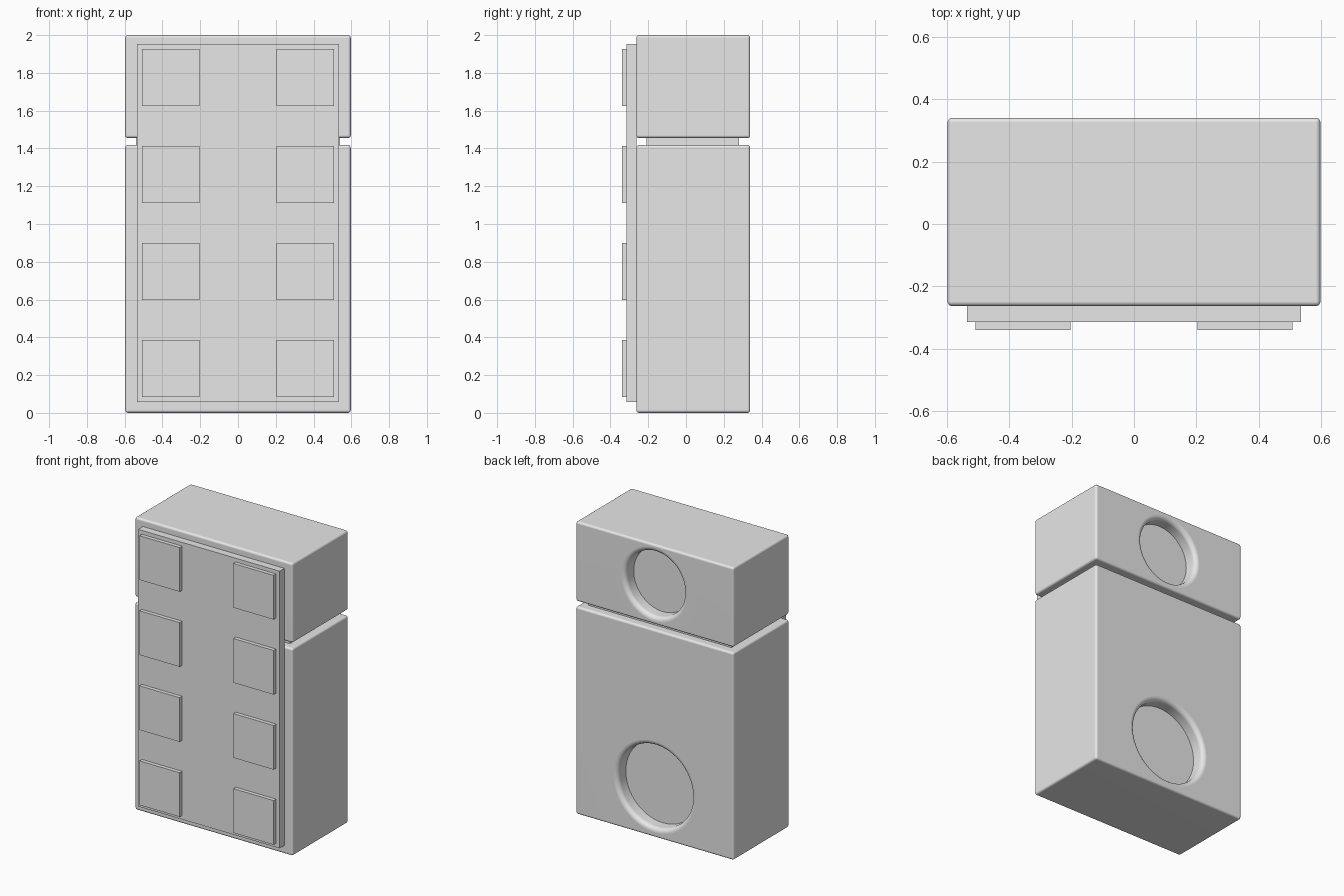
import bpy, bmesh
from math import pi, sin, cos, radians
from mathutils import Vector

cube = bpy.data.objects.get("Cube")
if cube:
    bpy.data.objects.remove(cube, do_unlink=True)

grey = bpy.data.materials.new("light grey")
grey.use_nodes = True
colour = (0.8, 0.8, 0.8, 1)
grey.diffuse_color = colour
grey.node_tree.nodes["Principled BSDF"].inputs["Base Color"].default_value = colour

BACK, FRONT = 0.34, -0.263


def finish(name, bm):
    bmesh.ops.recalc_face_normals(bm, faces=bm.faces)
    mesh = bpy.data.meshes.new(name)
    bm.to_mesh(mesh)
    bm.free()
    mesh.materials.append(grey)
    obj = bpy.data.objects.new(name, mesh)
    bpy.context.collection.objects.link(obj)
    return obj


def box(name, lo, hi, bevel=0):
    lo, hi = Vector(lo), Vector(hi)
    bm = bmesh.new()
    bmesh.ops.create_cube(bm, size=1)
    bmesh.ops.scale(bm, vec=hi - lo, verts=bm.verts)
    bmesh.ops.translate(bm, vec=(lo + hi) / 2, verts=bm.verts)
    if bevel:
        bmesh.ops.bevel(bm, geom=bm.edges[:], offset=bevel, segments=4,
                        profile=0.5, affect='EDGES')
    return finish(name, bm)


def port_cutter(name, z, radius, depth=0.09, fillet=0.03, sides=64):
    """Lathed plug with a flared mouth, lying along y."""
    inner = radius - fillet
    profile = [(0, BACK - depth), (inner, BACK - depth)]
    for i in range(7):
        a = i / 6 * pi / 2
        profile.append((radius - fillet * cos(a), BACK - fillet + fillet * sin(a)))
    profile += [(radius, BACK + 0.1), (0, BACK + 0.1)]
    bm = bmesh.new()
    verts = [bm.verts.new((r, y, 0)) for r, y in profile]
    edges = [bm.edges.new(pair) for pair in zip(verts, verts[1:])]
    bmesh.ops.spin(bm, geom=verts + edges, cent=(0, 0, 0), axis=(0, 1, 0),
                   angle=2 * pi, steps=sides)
    bmesh.ops.remove_doubles(bm, verts=bm.verts, dist=0.0001)
    bmesh.ops.translate(bm, vec=(0, 0, z), verts=bm.verts)
    return finish(name, bm)


def cabinet(name, z0, z1, port_z, port_radius):
    body = box(name, (-0.597, FRONT, z0), (0.597, BACK, z1), bevel=0.015)
    cutter = port_cutter(name + "_port_cutter", port_z, port_radius)
    cutter.hide_render = True
    cut = body.modifiers.new("port", 'BOOLEAN')
    cut.object, cut.operation, cut.solver = cutter, 'DIFFERENCE', 'EXACT'
    # Bake the recess, then drop the cutter
    bpy.context.view_layer.update()
    graph = bpy.context.evaluated_depsgraph_get()
    mesh = bpy.data.meshes.new_from_object(body.evaluated_get(graph))
    body.modifiers.clear()
    body.data = mesh
    bpy.data.objects.remove(cutter, do_unlink=True)
    # Rounded edges are smooth, big faces stay flat
    bpy.ops.object.select_all(action='DESELECT')
    body.select_set(True)
    bpy.context.view_layer.objects.active = body
    bpy.ops.object.shade_smooth_by_angle(angle=radians(30))
    body.modifiers.new("flat faces", 'WEIGHTED_NORMAL').keep_sharp = True


# Two stacked cabinets with a round recess in the back of each
cabinet("lower_cabinet", 0, 1.418, 0.345, 0.31)
cabinet("upper_cabinet", 1.455, 2, 1.728, 0.25)

# Recessed neck between the cabinets
box("neck", (-0.54, -0.21, 1.4), (0.54, 0.28, 1.47))

# Front panel and its two columns of square pads
box("front_panel", (-0.535, -0.314, 0.058), (0.535, FRONT + 0.002, 1.952))
for row in range(4):
    z = 0.236 + row * 0.513
    for side, x in (("right", -0.355), ("left", 0.355)):
        box(f"{side}_pad_{row + 1}", (x - 0.152, -0.34, z - 0.151),
            (x + 0.152, -0.313, z + 0.151))
